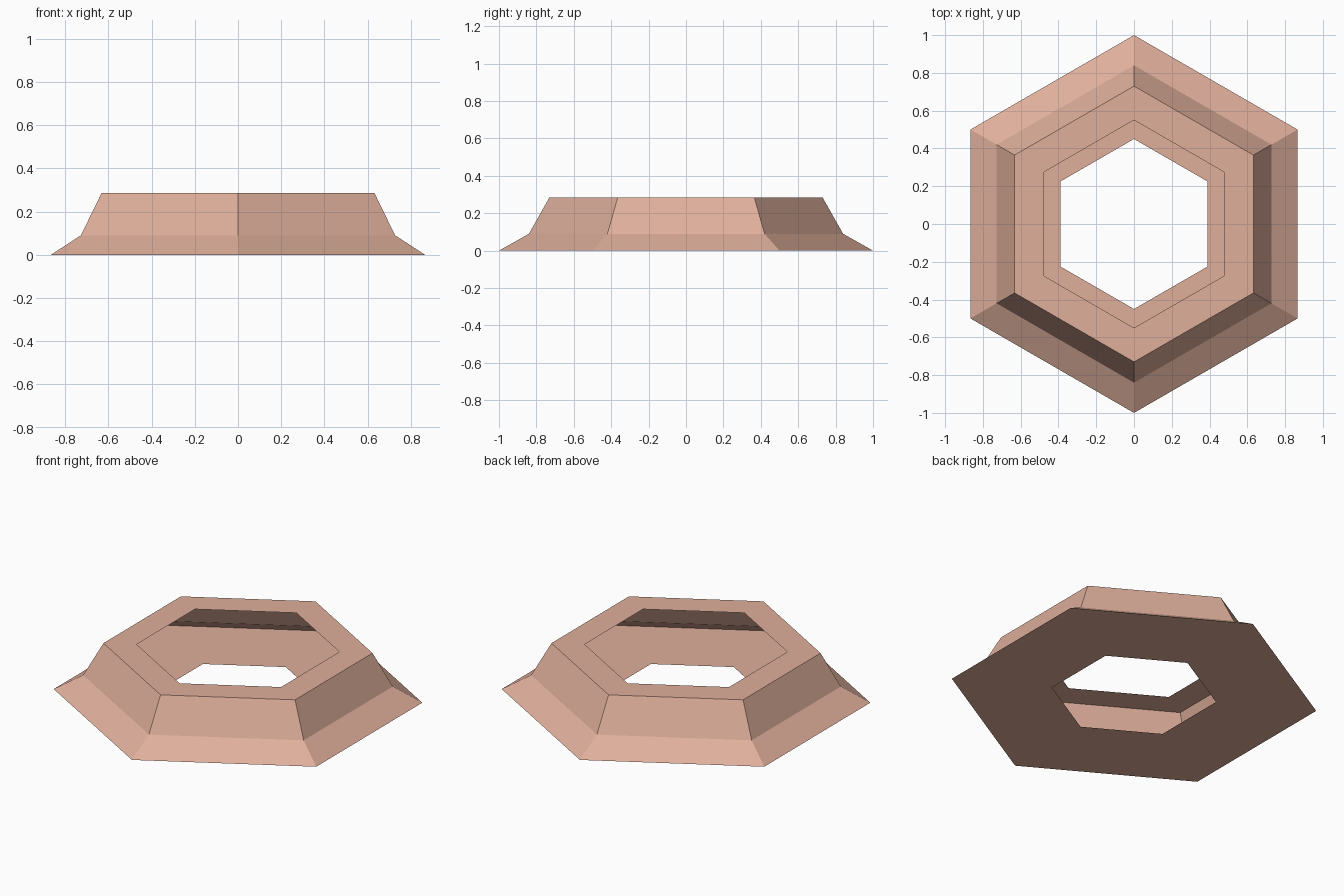
import bpy, bmesh, math

if "Cube" in bpy.data.objects:
    bpy.data.objects.remove(bpy.data.objects["Cube"])

# One flat colour
mat = bpy.data.materials.new("salmon pink")
mat.diffuse_color = (0.74, 0.43, 0.33, 1)
mat.use_nodes = True
mat.node_tree.nodes["Principled BSDF"].inputs["Base Color"].default_value = mat.diffuse_color

# Thin hollow shell: floor, lower slope, upper slope, top rim (radius, height)
profile = [(0.45, 0.0), (1.0, 0.0), (0.84, 0.09), (0.73, 0.285), (0.55, 0.285)]
SIDES = 6

bm = bmesh.new()
rings = []
for r, z in profile:
    angles = [math.pi / 2 + i * 2 * math.pi / SIDES for i in range(SIDES)]
    rings.append([bm.verts.new((r * math.cos(a), r * math.sin(a), z)) for a in angles])

# Join neighbouring rings, facing outward
for low, high in zip(rings, rings[1:]):
    for i in range(SIDES):
        j = (i + 1) % SIDES
        bm.faces.new((low[i], low[j], high[j], high[i]))

mesh = bpy.data.meshes.new("hexagonal_ring")
bm.to_mesh(mesh)
bm.free()
mesh.materials.append(mat)
ring = bpy.data.objects.new("hexagonal_ring", mesh)
bpy.context.collection.objects.link(ring)
